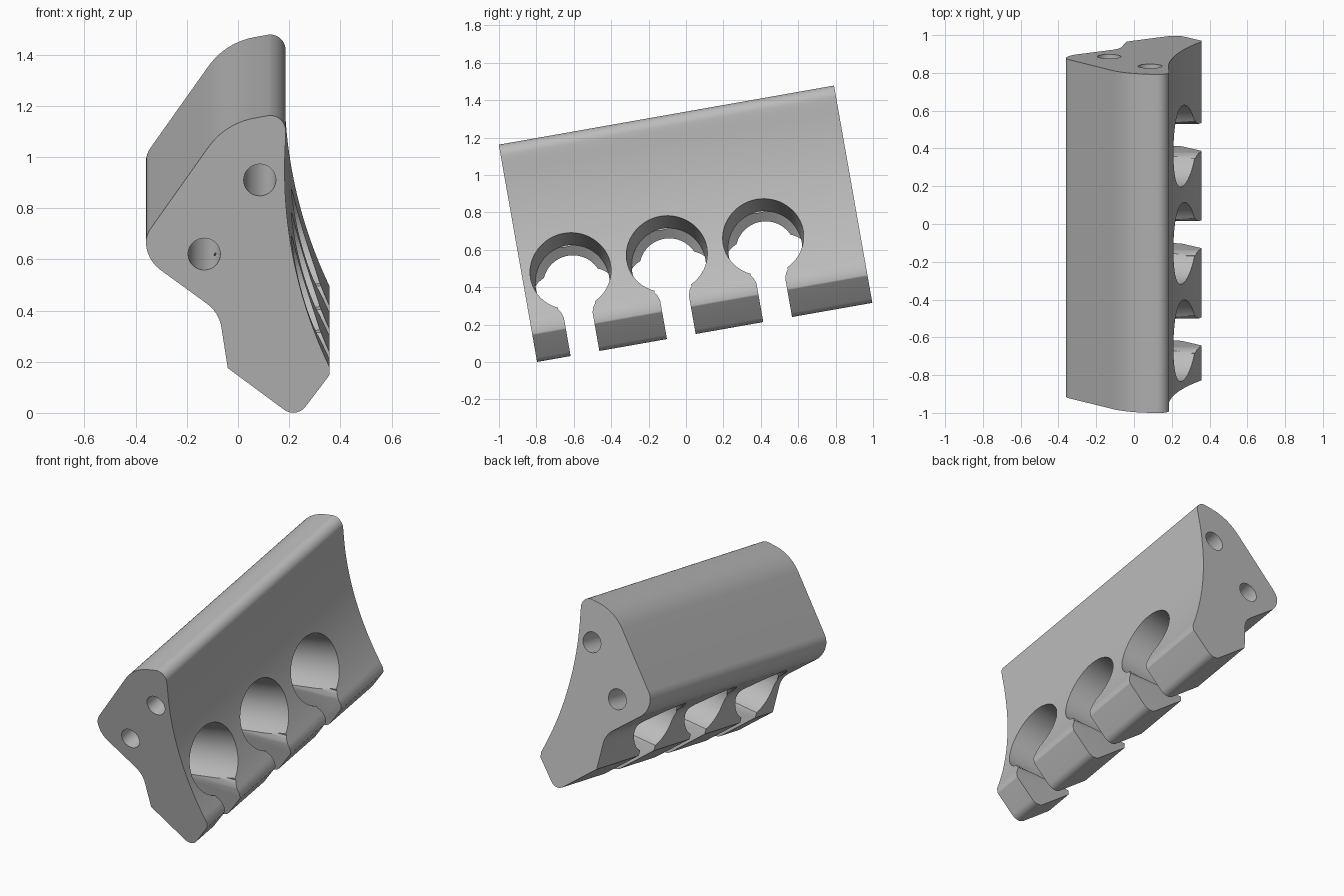
import bpy, bmesh
from math import sin, cos, tan, pi, radians, sqrt
from mathutils import Vector

cube = bpy.data.objects.get("Cube")
if cube:
    bpy.data.objects.remove(cube, do_unlink=True)

TILT = radians(10)
LENGTH = 1.82

grey = bpy.data.materials.new("plain grey")
grey.use_nodes = True
colour = (0.5, 0.5, 0.5, 1)
grey.diffuse_color = colour
grey.node_tree.nodes["Principled BSDF"].inputs["Base Color"].default_value = colour


def loft(name, rings):
    """Closed solid through rings with equal point counts."""
    bm = bmesh.new()
    loops = [[bm.verts.new(p) for p in ring] for ring in rings]
    n = len(loops[0])
    for a, b in zip(loops, loops[1:]):
        for i in range(n):
            j = (i + 1) % n
            bm.faces.new((a[i], a[j], b[j], b[i]))
    bm.faces.new(loops[0][::-1])
    bm.faces.new(loops[-1])
    bmesh.ops.recalc_face_normals(bm, faces=bm.faces)
    mesh = bpy.data.meshes.new(name)
    bm.to_mesh(mesh)
    bm.free()
    mesh.materials.append(grey)
    ob = bpy.data.objects.new(name, mesh)
    bpy.context.collection.objects.link(ob)
    return ob


def fillet(prev, corner, nxt, r, steps=10):
    """Points of an arc of radius r rounding a corner."""
    c = Vector(corner)
    a = (Vector(prev) - c).normalized()
    b = (Vector(nxt) - c).normalized()
    half = a.angle(b) / 2
    centre = c + (a + b).normalized() * (r / sin(half))
    start = c + a * (r / tan(half)) - centre
    end = c + b * (r / tan(half)) - centre
    sweep = pi - 2 * half
    return [centre + (start * sin((1 - k / steps) * sweep) + end * sin(k / steps * sweep)) / sin(sweep)
            for k in range(steps + 1)]


def circle(r, n=64):
    return [(r * cos(2 * pi * k / n), r * sin(2 * pi * k / n)) for k in range(n)]


# Side profile: rounded corners (x, z, radius), closed by a shallow concave arc
corners = [(0.186, 1.08, 0), (0.186, 1.174, 0.06), (-0.05, 1.131, 0.28), (-0.36, 0.694, 0.1),
           (-0.36, 0.6, 0.14), (-0.074, 0.392, 0.14), (-0.04, 0.175, 0),
           (0.228, -0.023, 0.06), (0.357, 0.147, 0.015), (0.357, 0.18, 0)]
profile = []
for i, (x, z, r) in enumerate(corners):
    if r:
        profile += fillet(corners[i - 1][:2], (x, z), corners[i + 1][:2], r)
    else:
        profile.append(Vector((x, z)))
R = 1.78
for k in range(1, 24):
    z = 0.18 + 0.9 * k / 24
    profile.append(Vector((0.182 + R - sqrt(R * R - (z - 0.95) ** 2), z)))

body = loft("grip_block", [[(p.x, y, p.y / cos(TILT)) for p in profile] for y in (0, LENGTH)])

# Cord holes running the full length
cutters = []
for x, z in ((0.085, 0.924), (-0.132, 0.63)):
    cutters.append(loft("cord_hole_cutter", [[(x + a, y, z + b) for a, b in circle(0.063, 40)]
                                            for y in (-0.2, LENGTH + 0.2)]))

# Three inclined stepped bores, each open below through a flared slot
bore = [(0.6, 0.515, 0.217), (0.24, 0.443, 0.217), (-0.09, 0.388, 0.198),
        (-0.125, 0.371, 0.16), (-0.6, 0.371, 0.16)]
slot_half = [(0.078, -0.3), (0.078, 0.21), (0.088, 0.24), (0.1, 0.255), (0.1, 0.3)]
slot = slot_half + [(-a, b) for a, b in reversed(slot_half)]
for i in range(3):
    u = 0.26 + 0.523 * i
    cutters.append(loft("bore_cutter", [[(x, u + a, v + b) for a, b in circle(r)]
                                       for x, v, r in bore]))
    cutters.append(loft("slot_cutter", [[(x, u + a, b) for a, b in slot] for x in (-0.7, 0.7)]))

bpy.ops.object.select_all(action='DESELECT')
bpy.context.view_layer.objects.active = body
body.select_set(True)
for c in cutters:
    c.hide_render = True
    mod = body.modifiers.new("cut", 'BOOLEAN')
    mod.operation = 'DIFFERENCE'
    mod.solver = 'EXACT'
    mod.object = c
    bpy.ops.object.modifier_apply(modifier=mod.name)
for c in cutters:
    bpy.data.objects.remove(c, do_unlink=True)

# Lean the block along its length
body.rotation_euler = (TILT, 0, 0)
body.location = (0, -0.796, 0)
bpy.ops.object.shade_smooth_by_angle(angle=radians(25))
